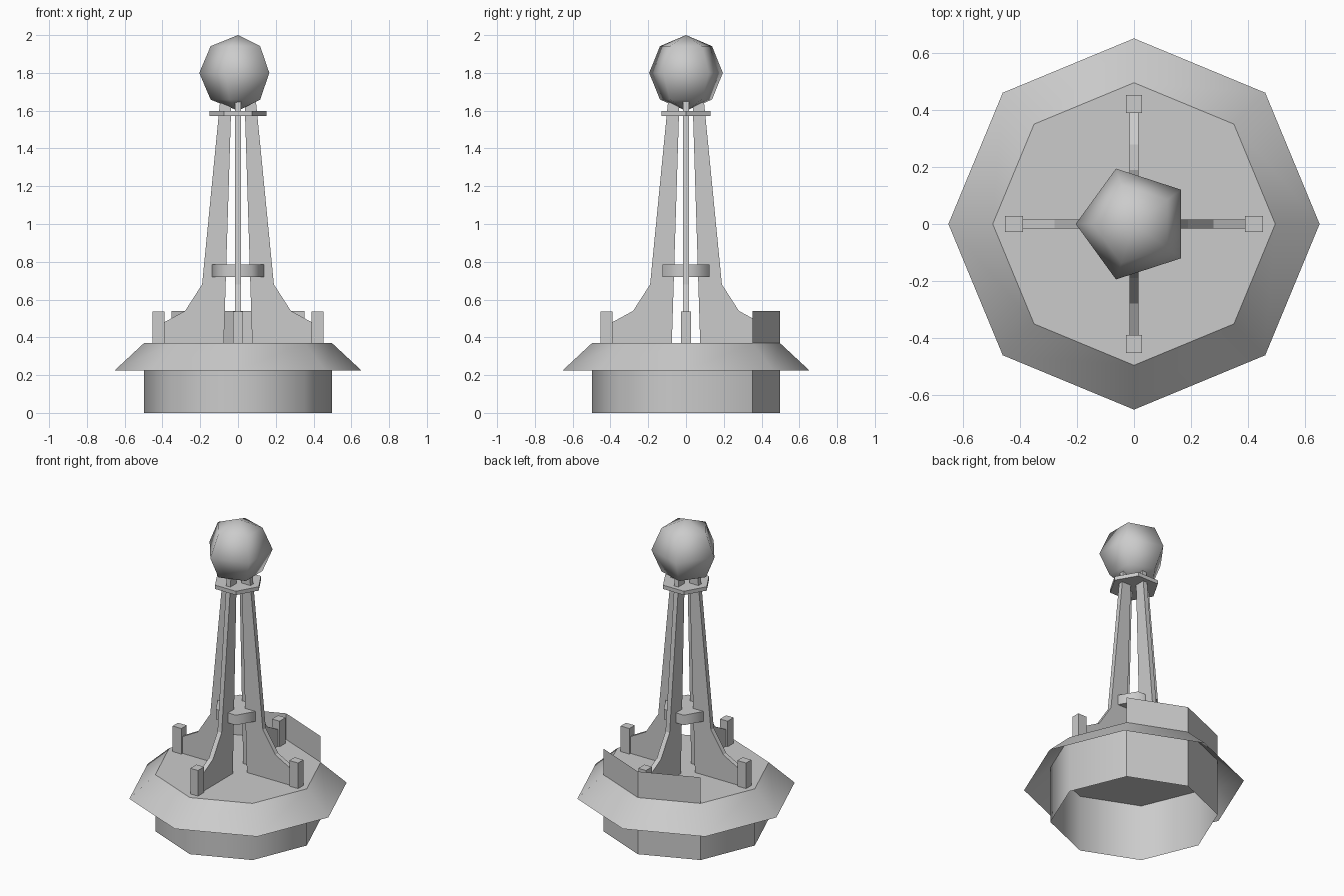
import bpy, bmesh
from math import cos, sin, pi, radians
from mathutils import Matrix

cube = bpy.data.objects.get("Cube")
if cube:
    bpy.data.objects.remove(cube, do_unlink=True)

grey = bpy.data.materials.new("plain_grey")
grey.use_nodes = True
grey.diffuse_color = (0.6, 0.6, 0.6, 1)
grey.node_tree.nodes["Principled BSDF"].inputs["Base Color"].default_value = (0.6, 0.6, 0.6, 1)

DECK = 0.37       # height of the deck
BASE_R = 0.497    # corner radius of the octagonal base


def finish(name, bm, smooth_deg=0):
    """Turn a bmesh into an object, smooth below the given edge angle."""
    mesh = bpy.data.meshes.new(name)
    for f in bm.faces:
        f.smooth = smooth_deg > 0
    bm.to_mesh(mesh)
    bm.free()
    if smooth_deg:
        mesh.set_sharp_from_angle(angle=radians(smooth_deg))
    mesh.materials.append(grey)
    obj = bpy.data.objects.new(name, mesh)
    bpy.context.collection.objects.link(obj)
    return obj


def lathe(name, profile, sides, smooth_deg=0, start=0.0, keep=None):
    """Revolve an upward (radius, height) profile; keep lists the sides to build."""
    bm = bmesh.new()
    for i in (keep if keep is not None else range(sides)):
        a0, a1 = (start + 2 * pi * k / sides for k in (i, i + 1))
        for (r0, z0), (r1, z1) in zip(profile, profile[1:]):
            corners = [(r0, a0, z0), (r0, a1, z0), (r1, a1, z1), (r1, a0, z1)]
            bm.faces.new([bm.verts.new((r * cos(a), r * sin(a), z)) for r, a, z in corners])
    bmesh.ops.remove_doubles(bm, verts=bm.verts, dist=1e-5)
    return finish(name, bm, smooth_deg)


def slab(name, outline, thickness, turn):
    """Extrude an outline in the radial plane, then turn it about the z axis."""
    bm = bmesh.new()
    face = bm.faces.new([bm.verts.new((r, -thickness / 2, z)) for r, z in outline])
    ext = bmesh.ops.extrude_face_region(bm, geom=[face])
    moved = [v for v in ext["geom"] if isinstance(v, bmesh.types.BMVert)]
    bmesh.ops.translate(bm, verts=moved, vec=(0, thickness, 0))
    bmesh.ops.recalc_face_normals(bm, faces=bm.faces)
    bmesh.ops.rotate(bm, verts=bm.verts, matrix=Matrix.Rotation(turn, 3, "Z"))
    return finish(name, bm)


# Octagonal base, open below; its two back sides rise above the deck
back_sides = [1, 2]
lathe("base_wall", [(BASE_R, 0), (BASE_R, DECK)], 8, 60,
      keep=[i for i in range(8) if i not in back_sides])
lathe("back_wall", [(BASE_R, 0), (BASE_R, DECK), (BASE_R, 0.54)], 8, keep=back_sides)
lathe("deck", [(BASE_R, DECK), (0, DECK)], 8)
lathe("sloped_skirt", [(0.653, 0.225), (BASE_R, DECK)], 8, 60)

# Four tapering fins, each with a post at its foot
fin = [(0.075, DECK), (0.39, DECK), (0.39, 0.48), (0.28, 0.54),
       (0.19, 0.68), (0.095, 1.65), (0.035, 1.65)]
post = [(0.39, DECK), (0.453, DECK), (0.453, 0.537), (0.39, 0.537)]
for side, turn in zip(("left", "back", "right", "front"), range(4)):
    slab(side + "_fin", fin, 0.03, turn * pi / 2)
    slab(side + "_post", post, 0.055, turn * pi / 2)

# Hexagonal brace plates between the fins
lathe("lower_brace", [(0, 0.72), (0.145, 0.72), (0.145, 0.785), (0, 0.785)], 6, 70)
lathe("upper_brace", [(0, 1.572), (0.15, 1.572), (0.15, 1.597), (0, 1.597)], 6)

# Faceted ball on top
ball = [(0.205 * sin(k * pi / 4), 1.8 - 0.2 * cos(k * pi / 4)) for k in range(5)]
lathe("top_ball", ball, 5, 180, start=pi)
